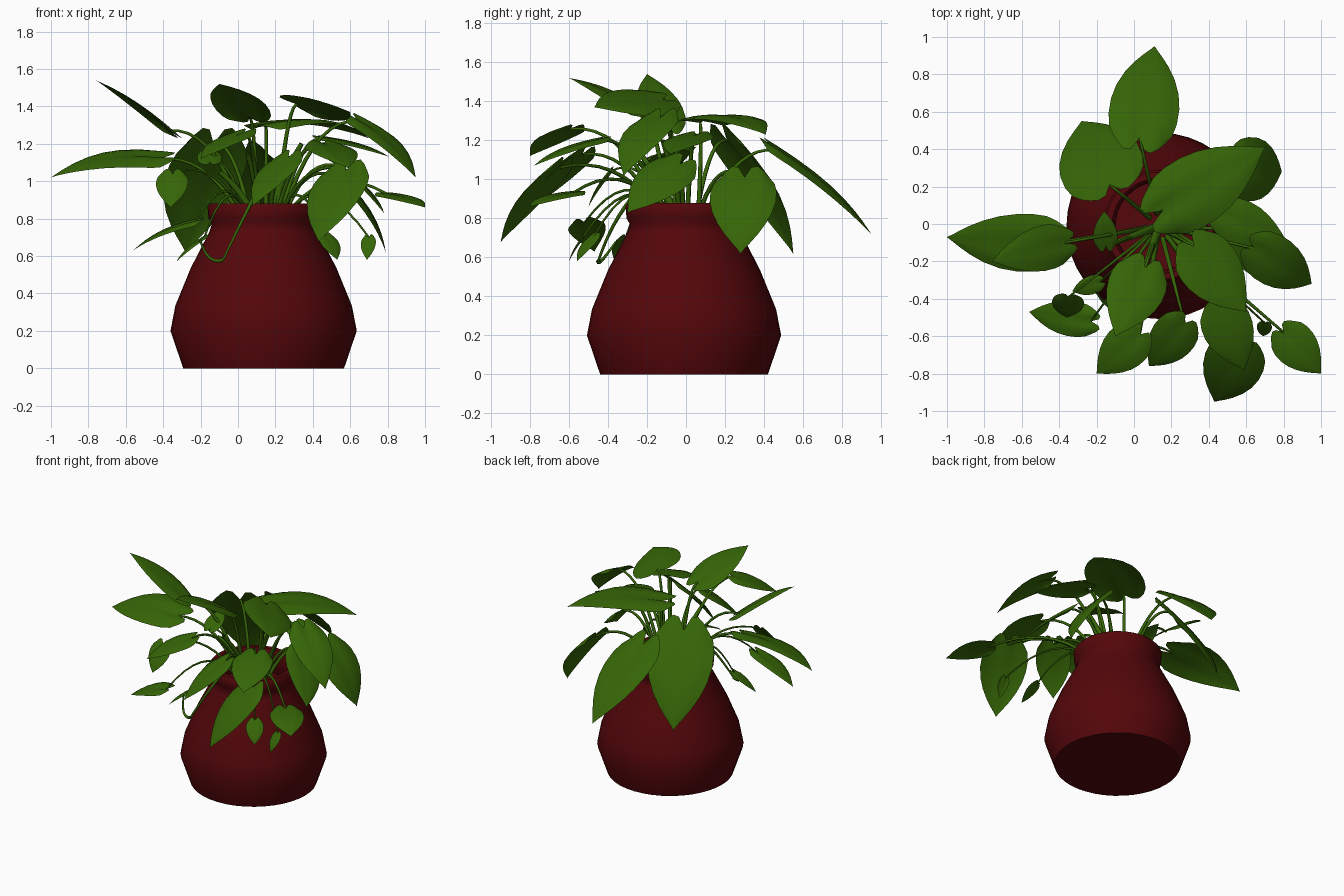
import bpy, bmesh, math
from mathutils import Vector, Quaternion

cube = bpy.data.objects.get("Cube")
if cube:
    bpy.data.objects.remove(cube, do_unlink=True)


def material(name, rgb):
    mat = bpy.data.materials.new(name)
    mat.use_nodes = True
    mat.diffuse_color = (*rgb, 1)
    mat.node_tree.nodes["Principled BSDF"].inputs["Base Color"].default_value = (*rgb, 1)
    return mat


RED = material("dark red glaze", (0.088, 0.002, 0.003))
GREEN = material("leaf green", (0.036, 0.13, 0.002))
POT = Vector((0.137, -0.01, 0))
UP = Vector((0, 0, 1))


def add_object(name, data, mat):
    obj = bpy.data.objects.new(name, data)
    bpy.context.collection.objects.link(obj)
    data.materials.append(mat)
    return obj


def finish(name, bm, mat):
    mesh = bpy.data.meshes.new(name)
    bm.to_mesh(mesh)
    bm.free()
    obj = add_object(name, mesh, mat)
    for poly in mesh.polygons:
        poly.use_smooth = True
    return obj


def pot(segments=40):
    """Turned pot: outer wall, rolled rim, then the inside down to its floor."""
    profile = [(0.43, 0), (0.498, 0.2), (0.472, 0.335), (0.39, 0.535), (0.29, 0.73),
               (0.277, 0.77), (0.295, 0.8), (0.3, 0.865), (0.288, 0.88), (0.255, 0.88),
               (0.24, 0.85), (0.235, 0.77), (0.26, 0.7)]
    bm = bmesh.new()
    rings = []
    for r, z in profile:
        turn = [math.tau * i / segments for i in range(segments)]
        rings.append([bm.verts.new(POT + Vector((r * math.cos(a), r * math.sin(a), z)))
                      for a in turn])
    for low, high in zip(rings, rings[1:]):
        for i in range(segments):
            j = (i + 1) % segments
            bm.faces.new((low[i], low[j], high[j], high[i]))
    bm.faces.new(rings[0][::-1])
    bm.faces.new(rings[-1])
    obj = finish("pot", bm, RED)
    bpy.context.view_layer.objects.active = obj
    obj.select_set(True)
    bpy.ops.object.shade_smooth_by_angle(angle=math.radians(50))
    obj.select_set(False)


def stem(name, points, radius):
    """Tapered round stem through a bent path of three control points."""
    a, b, c = points
    curve = bpy.data.curves.new(name, "CURVE")
    curve.dimensions = "3D"
    curve.bevel_depth = radius
    curve.bevel_resolution = 1
    spline = curve.splines.new("POLY")
    steps = 10
    spline.points.add(steps)
    for i, point in enumerate(spline.points):
        t = i / steps
        point.co = (*(a * (1 - t) ** 2 + b * 2 * t * (1 - t) + c * t * t), 1)
        point.radius = 1.4 - 0.7 * t
    add_object(name, curve, GREEN)


# Half width of the heart outline along the midrib
OUTLINE = [(0, 0.76), (0.08, 0.92), (0.2, 1), (0.35, 1), (0.5, 0.91), (0.65, 0.73),
           (0.78, 0.5), (0.88, 0.28), (0.95, 0.11), (1, 0.005)]


def leaf(name, base, tip, width, arch=0.06, roll=0):
    """Heart-shaped blade folded along its midrib, with a stem out of the pot."""
    base, tip = Vector(base), Vector(tip)
    length = (tip - base).length
    along = (tip - base).normalized()
    side = along.cross(UP).normalized()
    side.rotate(Quaternion(along, roll))
    normal = side.cross(along)
    bm = bmesh.new()
    rows = []
    for t, w in OUTLINE:
        row = []
        for k in range(-4, 5):
            s = k / 4
            lobe = 0.15 * math.sin(math.pi * abs(s) ** 0.8) * (1 - t) ** 4
            bend = arch * 4 * t * (1 - t) * length
            fold = width * w * (0.07 * abs(s) - 0.12 * s * s)
            row.append(bm.verts.new(base + along * length * (t - lobe)
                                    + side * s * w * width / 2
                                    + normal * (bend + fold)))
        rows.append(row)
    for near, far in zip(rows, rows[1:]):
        for i in range(8):
            bm.faces.new((near[i + 1], near[i], far[i], far[i + 1]))
    bmesh.ops.recalc_face_normals(bm, faces=bm.faces)
    bm.normal_update()
    if sum((f.normal.dot(normal) for f in bm.faces)) < 0:
        bmesh.ops.reverse_faces(bm, faces=bm.faces)
    finish(name, bm, GREEN)

    # Stem rises over the rim before it spreads to the leaf
    out = base - POT
    out.z = 0
    root = POT + out.normalized() * 0.07 + UP * 0.7
    knee = root + out * 0.35
    knee.z = max(base.z, 1.12) + 0.03
    stem(name + "_stem", (root, knee, base), 0.01 if width > 0.2 else 0.007)


pot()

# Large leaves hanging over the back
leaf("back_leaf", (0.03, 0.46, 1.15), (0.11, 0.95, 0.72), 0.37)
leaf("back_right_leaf", (-0.13, 0.21, 1.2), (-0.28, 0.55, 0.62), 0.45)
leaf("back_left_leaf", (0.54, 0.3, 1.01), (0.79, 0.28, 0.62), 0.34, 0.1)

# Leaves reaching out to the right
leaf("right_raised_leaf", (-0.37, -0.1, 1.27), (-0.76, -0.2, 1.54), 0.24, 0.04)
leaf("right_spread_leaf", (-0.42, -0.1, 1.12), (-1, -0.07, 1.02), 0.32, 0.1, -0.3)

# Upper crown
leaf("front_raised_leaf", (0.06, -0.23, 1.34), (-0.1, -0.6, 1.52), 0.31, 0.06)
leaf("top_leaf", (0.15, 0.07, 1.29), (0.7, 0.41, 1.23), 0.38, 0.1)
leaf("crown_leaf", (0.32, -0.12, 1.41), (0.6, -0.47, 1.37), 0.35, 0.03, -0.4)

# Leaves on the left side
leaf("left_high_leaf", (0.64, -0.13, 1.32), (0.95, -0.32, 1.02), 0.27, 0.1)
leaf("left_flat_leaf", (0.46, 0.05, 1.23), (0.81, -0.08, 1.13), 0.24, 0.05)
leaf("left_side_leaf", (0.54, -0.03, 1.08), (0.78, -0.3, 0.83), 0.27, 0.06, -0.5)
leaf("left_small_leaf", (0.8, -0.58, 0.93), (1, -0.8, 0.86), 0.23)

# Leaves spilling over the front
leaf("front_upper_leaf", (0.46, -0.45, 1.2), (0.59, -0.78, 1.07), 0.27)
leaf("front_low_leaf", (0.58, -0.65, 1.06), (0.43, -0.95, 0.68), 0.32)
leaf("front_middle_leaf", (0.27, -0.53, 1.13), (0.08, -0.76, 0.87), 0.24)
leaf("front_right_leaf", (0.03, -0.59, 1.26), (-0.2, -0.8, 1.12), 0.24)
leaf("trailing_leaf", (-0.23, -0.52, 0.78), (-0.56, -0.47, 0.63), 0.19, 0.08, -0.2)

# Young small leaves
leaf("young_leaf_right", (-0.35, -0.39, 1.04), (-0.36, -0.5, 0.86), 0.17)
leaf("young_leaf_inner", (-0.15, -0.12, 1.1), (-0.16, 0.07, 1.18), 0.13)
leaf("young_leaf_left", (0.7, -0.53, 0.7), (0.69, -0.6, 0.58), 0.08)
leaf("young_leaf_front", (0.47, -0.47, 0.71), (0.53, -0.56, 0.58), 0.12)
leaf("young_leaf_low", (-0.18, -0.31, 0.7), (-0.33, -0.36, 0.57), 0.1)

# Thick main shoots and one drooping runner
for i, end in enumerate([(0.34, -0.12, 1.2), (0.05, -0.25, 1.15), (-0.1, -0.1, 1.05)]):
    end = Vector(end)
    root = POT + UP * 0.7
    stem(f"main_shoot_{i}", (root, root.lerp(end, 0.4) + UP * 0.1, end), 0.018)
stem("runner_upper", (Vector((0.12, -0.2, 0.98)), Vector((0.05, -0.36, 0.85)),
                      Vector((-0.08, -0.45, 0.58))), 0.009)
stem("runner_lower", (Vector((-0.08, -0.45, 0.58)), Vector((-0.16, -0.45, 0.55)),
                      Vector((-0.2, -0.36, 0.68))), 0.008)
